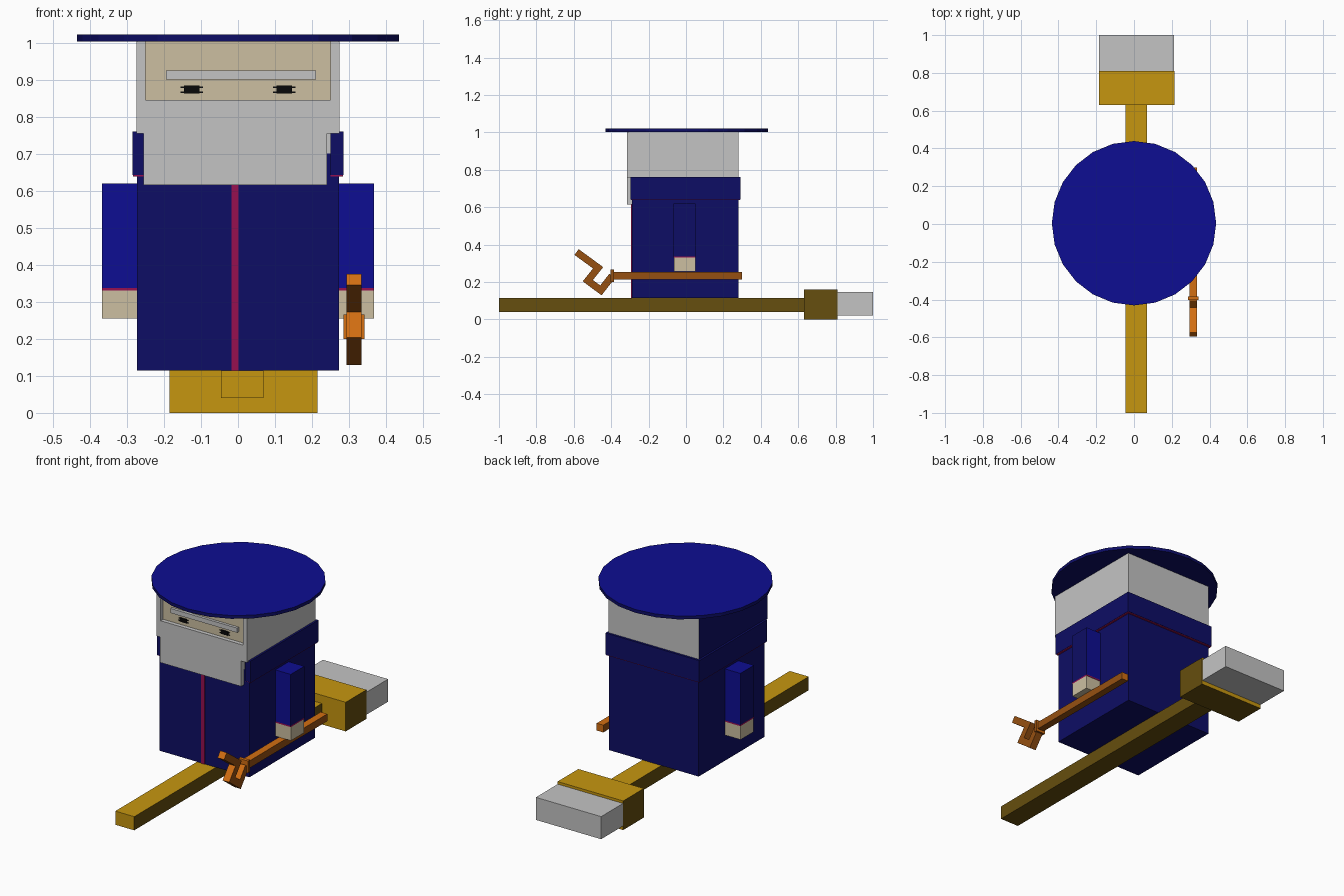
import bpy, bmesh
from mathutils import Vector

cube = bpy.data.objects.get("Cube")
if cube:
    bpy.data.objects.remove(cube)


def make_material(name, *srgb):
    linear = [((c / 255 + 0.055) / 1.055) ** 2.4 if c > 10 else c / 255 / 12.92 for c in srgb]
    mat = bpy.data.materials.new(name)
    mat.use_nodes = True
    mat.diffuse_color = (*linear, 1)
    mat.node_tree.nodes["Principled BSDF"].inputs["Base Color"].default_value = (*linear, 1)
    return mat


GREY = make_material("grey", 196, 196, 196)
SKIN = make_material("skin", 204, 191, 161)
NAVY = make_material("dark navy", 13, 13, 101)
BLUE = make_material("blue", 13, 13, 146)
CRIMSON = make_material("crimson", 150, 16, 80)
BLACK = make_material("black", 8, 8, 8)
GOLD = make_material("gold", 198, 150, 16)
OCHRE = make_material("dark ochre", 102, 78, 14)
ORANGE = make_material("orange wood", 210, 110, 18)
BROWN = make_material("brown wood", 150, 80, 17)


def finish(name, bm, mats, rule=None):
    """Turn a bmesh into an object; faces matching the rule get the second material."""
    bmesh.ops.recalc_face_normals(bm, faces=bm.faces)
    bm.normal_update()
    for f in bm.faces:
        f.material_index = int(bool(rule and rule(f)))
    mesh = bpy.data.meshes.new(name)
    bm.to_mesh(mesh)
    bm.free()
    for m in mats:
        mesh.materials.append(m)
    obj = bpy.data.objects.new(name, mesh)
    bpy.context.collection.objects.link(obj)
    return obj


def box(name, x, y, z, *mats, rule=None):
    """Box from the (low, high) range on each axis."""
    bm = bmesh.new()
    bmesh.ops.create_cube(bm, size=1)
    for v in bm.verts:
        v.co = [r[0] if c < 0 else r[1] for c, r in zip(v.co, (x, y, z))]
    return finish(name, bm, mats, rule)


def side_or_under(f):
    return abs(f.normal.x) > 0.5 or f.normal.z < -0.3


def right_side(f):
    return f.normal.x < -0.5 and f.calc_center_median().x < -0.27


# Robe and head
box("robe", (-0.273, 0.273), (-0.29, 0.28), (0.115, 0.7), NAVY)
box("robe_stripe", (-0.018, 0.002), (-0.294, -0.288), (0.115, 0.64), CRIMSON)
box("head", (-0.274, 0.274), (-0.288, 0.28), (0.7, 1.003), GREY, NAVY, rule=right_side)

# Beard and hair framing the recessed face
box("beard_lower", (-0.255, 0.24), (-0.315, -0.285), (0.615, 0.755), GREY)
box("beard_upper", (-0.274, 0.274), (-0.315, -0.285), (0.755, 0.845), GREY, NAVY, rule=right_side)
for label, x in (("right", (-0.274, -0.25)), ("left", (0.25, 0.274))):
    box(label + "_hair", x, (-0.315, -0.285), (0.845, 1.003), GREY, NAVY, rule=right_side)
box("face", (-0.25, 0.25), (-0.293, -0.286), (0.845, 1.003), SKIN)
box("eyebrow", (-0.195, 0.21), (-0.308, -0.29), (0.9, 0.925), GREY)
for label, x in (("right", -0.125), ("left", 0.125)):
    box(label + "_eye", (x - 0.021, x + 0.021), (-0.298, -0.29), (0.862, 0.884), BLACK)
    for i, z in enumerate((0.866, 0.879)):
        box(f"{label}_eyelash_{i}", (x - 0.03, x + 0.03), (-0.297, -0.29), (z - 0.002, z + 0.002), BLACK)

# Scarf wrapped round the back and sides, with trim under it
scarf_z, trim_z = (0.642, 0.76), (0.638, 0.643)
box("scarf_back", (-0.285, 0.285), (0.27, 0.292), scarf_z, NAVY)
box("scarf_back_trim", (-0.283, 0.283), (0.275, 0.29), trim_z, CRIMSON)
for label, s in (("right", -1), ("left", 1)):
    x = sorted((s * 0.25, s * 0.285))
    box(label + "_scarf", x, (-0.298, 0.292), scarf_z, NAVY)
    box(label + "_scarf_trim", sorted((s * 0.25, s * 0.283)), (-0.294, 0.29), trim_z, CRIMSON)

# Flat round hat
bm = bmesh.new()
bmesh.ops.create_cone(bm, cap_ends=True, segments=24, radius1=0.435, radius2=0.435, depth=0.018)
bmesh.ops.translate(bm, vec=(0, 0.004, 1.012), verts=bm.verts)
finish("hat", bm, (NAVY, BLUE), lambda f: f.normal.z > 0.5)

# Arms with cuffs and hands
for label, s in (("right", -1), ("left", 1)):
    x = sorted((s * 0.273, s * 0.367))
    box(label + "_sleeve", x, (-0.066, 0.052), (0.337, 0.62), BLUE, NAVY, rule=side_or_under)
    box(label + "_cuff", x, (-0.066, 0.052), (0.33, 0.337), CRIMSON)
    box(label + "_hand", x, (-0.064, 0.05), (0.255, 0.33), SKIN)

# Broom
box("broom_handle", (-0.046, 0.069), (-1, 0.64), (0.04, 0.115), GOLD, OCHRE, rule=side_or_under)
box("broom_head", (-0.185, 0.214), (0.63, 0.81), (0, 0.16), GOLD, OCHRE, rule=side_or_under)
box("broom_bristles", (-0.184, 0.213), (0.81, 1), (0.022, 0.146), GREY)

# Staff with collar and zigzag tip
box("staff", (0.293, 0.333), (-0.39, 0.3), (0.214, 0.254), ORANGE, BROWN, rule=side_or_under)
box("staff_collar", (0.285, 0.342), (-0.403, -0.385), (0.2, 0.266), ORANGE, BROWN, rule=side_or_under)


def zigzag(name, points, half, x):
    """Mitred strip along (y, z) points, extruded across x."""
    pts = [Vector(p) for p in points]
    dirs = [(b - a).normalized() for a, b in zip(pts, pts[1:])]
    upper, lower = [], []
    for i, p in enumerate(pts):
        d0, d1 = dirs[max(i - 1, 0)], dirs[min(i, len(dirs) - 1)]
        n0, n1 = Vector((-d0.y, d0.x)), Vector((-d1.y, d1.x))
        miter = (n0 + n1) * (half / (1 + n0.dot(n1)))
        upper.append(p + miter)
        lower.append(p - miter)
    bm = bmesh.new()
    rows = [[bm.verts.new((xx, p.x, p.y)) for xx in x for p in (u, l)] for u, l in zip(upper, lower)]
    for a, b in zip(rows, rows[1:]):
        for i, j in ((0, 1), (1, 3), (3, 2), (2, 0)):
            bm.faces.new((a[i], a[j], b[j], b[i]))
    for r in (rows[0], rows[-1]):
        bm.faces.new((r[0], r[1], r[3], r[2]))
    return finish(name, bm, (ORANGE, BROWN), side_or_under)


zigzag("staff_tip", ((-0.395, 0.232), (-0.455, 0.155), (-0.525, 0.207), (-0.47, 0.276), (-0.585, 0.36)),
       0.019, (0.293, 0.333))
